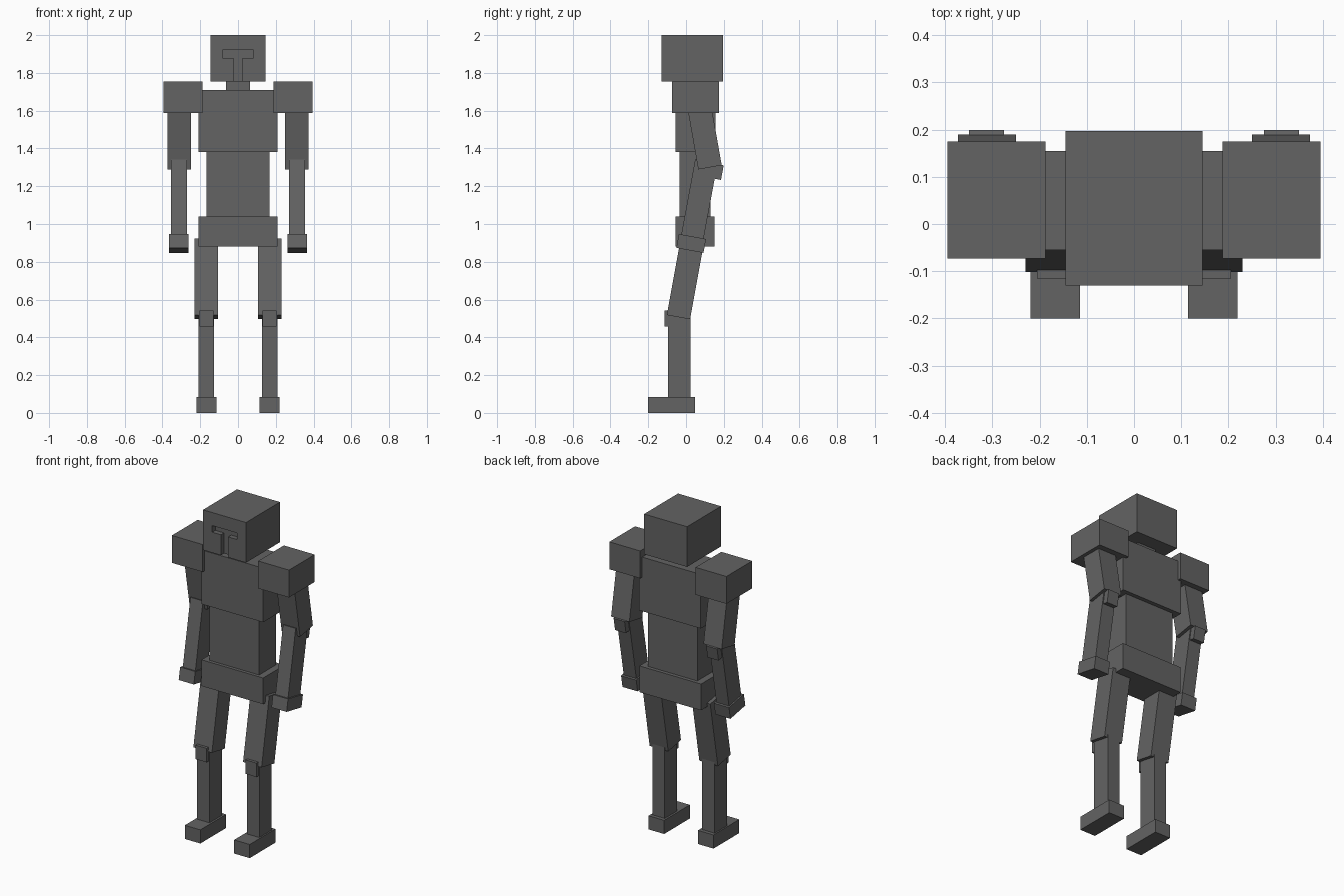
import bpy, bmesh, math
from mathutils import Matrix, Vector

if "Cube" in bpy.data.objects:
    bpy.data.objects.remove(bpy.data.objects["Cube"])

grey = bpy.data.materials.new("dark_grey")
grey.diffuse_color = (0.125, 0.125, 0.125, 1)
grey.use_nodes = True
grey.node_tree.nodes["Principled BSDF"].inputs["Base Color"].default_value = grey.diffuse_color


def finish(name, bm):
    bmesh.ops.recalc_face_normals(bm, faces=bm.faces)
    me = bpy.data.meshes.new(name)
    bm.to_mesh(me)
    bm.free()
    me.materials.append(grey)
    ob = bpy.data.objects.new(name, me)
    bpy.context.collection.objects.link(ob)
    return ob


def block(name, x, y, z, pivot=(0, 0), tilt=0):
    """Box from ranges; y and z are relative to the pivot and tilted about x."""
    size = [r[1] - r[0] for r in (x, y, z)]
    mid = [(r[0] + r[1]) / 2 for r in (x, y, z)]
    bm = bmesh.new()
    bmesh.ops.create_cube(bm, size=1, matrix=(
        Matrix.Translation((0, pivot[0], pivot[1]))
        @ Matrix.Rotation(math.radians(tilt), 4, 'X')
        @ Matrix.Translation(mid) @ Matrix.Diagonal((*size, 1))))
    return finish(name, bm)


def pair(name, x, *args, **kw):
    """Left and right copies of a block."""
    block(name + "_right", x, *args, **kw)
    block(name + "_left", (-x[1], -x[0]), *args, **kw)


# Helmet head with a T-shaped slot open at the chin
head = block("head", (-0.145, 0.145), (-0.13, 0.197), (1.755, 2.0))
half = [(0.024, 1.70), (0.024, 1.88), (0.083, 1.88), (0.083, 1.92)]
profile = half + [(-x, z) for x, z in reversed(half)]
bm = bmesh.new()
face = bm.faces.new([bm.verts.new((x, -0.2, z)) for x, z in profile])
ext = bmesh.ops.extrude_face_region(bm, geom=[face])["geom"]
bmesh.ops.translate(bm, vec=Vector((0, 0.1, 0)),
                    verts=[v for v in ext if isinstance(v, bmesh.types.BMVert)])
cutter = finish("visor_cutter", bm)
cutter.hide_render = True
cutter.hide_viewport = True
cut = head.modifiers.new("visor_slot", 'BOOLEAN')
cut.operation = 'DIFFERENCE'
cut.solver = 'EXACT'
cut.object = cutter

# Torso
block("neck", (-0.063, 0.063), (-0.02, 0.11), (1.70, 1.765))
block("chest", (-0.208, 0.208), (-0.055, 0.155), (1.38, 1.71))
block("abdomen", (-0.167, 0.167), (-0.035, 0.13), (1.03, 1.39))
block("pelvis", (-0.208, 0.208), (-0.055, 0.152), (0.88, 1.04))

# Arms, bent at the elbow
pair("shoulder_pad", (0.187, 0.395), (-0.073, 0.175), (1.588, 1.755))
pair("upper_arm", (0.25, 0.373), (-0.063, 0.063), (0, 0.37), pivot=(0.127, 1.30), tilt=10)
fore = dict(pivot=(0.034, 0.934), tilt=-10.5)
pair("forearm", (0.27, 0.355), (-0.06, 0.06), (-0.02, 0.404), **fore)
pair("elbow", (0.275, 0.349), (-0.05, 0.094), (0.322, 0.400), **fore)
pair("hand", (0.262, 0.364), (-0.073, 0.073), (-0.075, 0), **fore)

# Legs, slightly bent at the knee
pair("thigh", (0.105, 0.23), (-0.0625, 0.0625), (0, 0.413), pivot=(-0.04, 0.507), tilt=-10.3)
pair("shin", (0.126, 0.21), (-0.095, 0.025), (0.07, 0.54))
pair("knee", (0.131, 0.205), (-0.115, 0.0), (0.458, 0.543))
pair("foot", (0.114, 0.219), (-0.2, 0.048), (0, 0.083))
